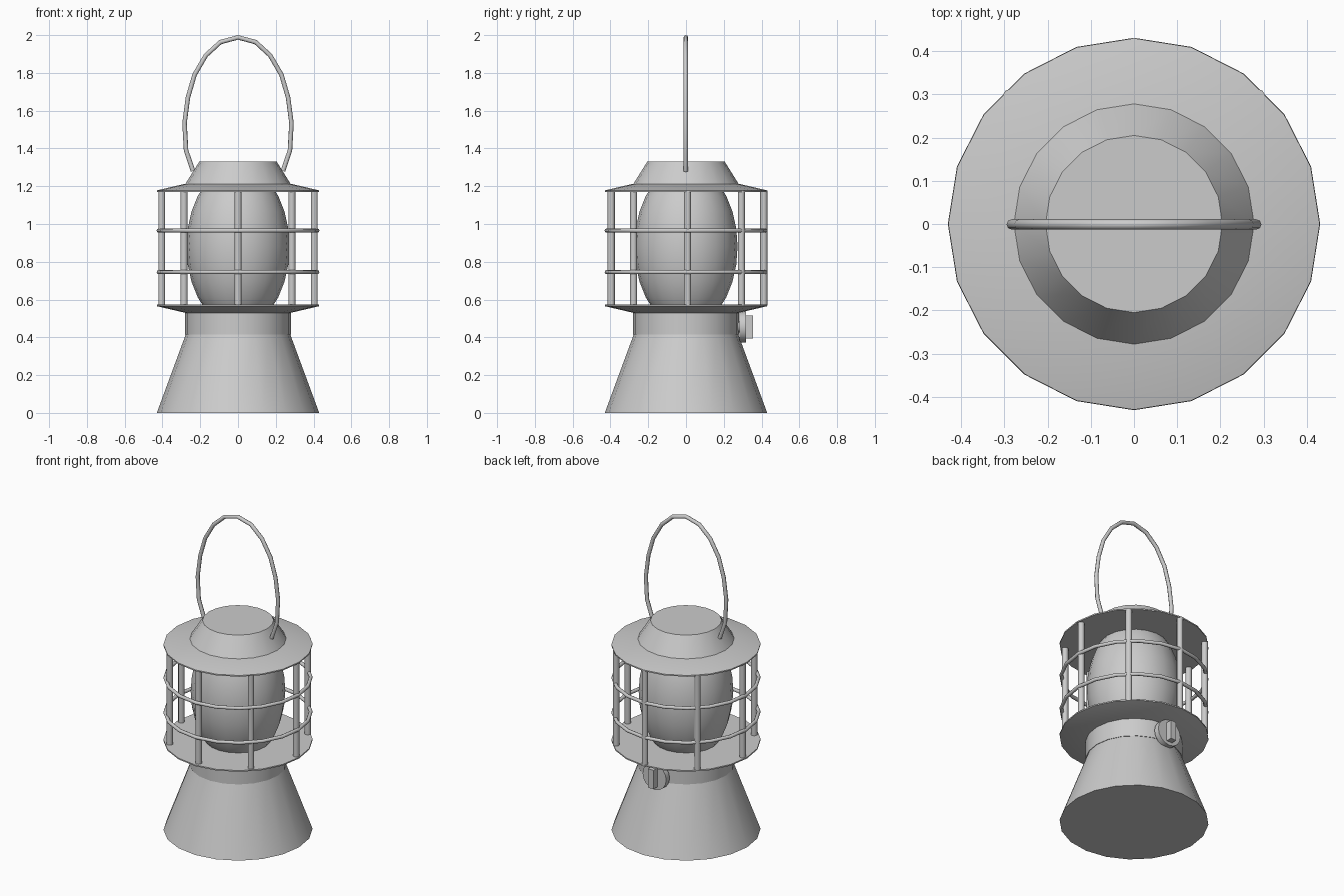
import bpy, bmesh
from math import sin, cos, pi

if "Cube" in bpy.data.objects:
    bpy.data.objects.remove(bpy.data.objects["Cube"])

SIDES = 20


def smooth(ob, angle=35):
    bpy.ops.object.select_all(action='DESELECT')
    ob.select_set(True)
    bpy.context.view_layer.objects.active = ob
    bpy.ops.object.shade_smooth_by_angle(angle=angle * pi / 180)
    return ob


def lathe(name, profile):
    """Closed solid of revolution from (radius, z) points, bottom to top."""
    bm = bmesh.new()
    rings = [[bm.verts.new((r * cos(2 * pi * i / SIDES), r * sin(2 * pi * i / SIDES), z))
              for i in range(SIDES)] for r, z in profile]
    for a, b in zip(rings, rings[1:]):
        for i in range(SIDES):
            j = (i + 1) % SIDES
            bm.faces.new((a[i], a[j], b[j], b[i]))
    bm.faces.new(rings[0][::-1])
    bm.faces.new(rings[-1])
    me = bpy.data.meshes.new(name)
    bm.to_mesh(me)
    bm.free()
    ob = bpy.data.objects.new(name, me)
    bpy.context.collection.objects.link(ob)
    return smooth(ob)


def cylinder(name, r, depth, loc, verts, rot=(0, 0, 0)):
    bpy.ops.mesh.primitive_cylinder_add(vertices=verts, radius=r, depth=depth,
                                        location=loc, rotation=rot)
    ob = bpy.context.object
    ob.name = name
    return smooth(ob, 50)


# Turned body parts
lathe("base", [(0.43, 0), (0.275, 0.42)])
lathe("collar", [(0.28, 0.415), (0.28, 0.54)])
lathe("lower_disc", [(0.28, 0.53), (0.43, 0.565), (0.43, 0.573)])
lathe("upper_disc", [(0.43, 1.17), (0.43, 1.178), (0.28, 1.213)])
lathe("cap", [(0.28, 1.21), (0.205, 1.33)])

# Glass globe
bpy.ops.mesh.primitive_uv_sphere_add(segments=20, ring_count=14, radius=1, location=(0, 0, 0.88))
globe = bpy.context.object
globe.name = "globe"
globe.scale = (0.273, 0.273, 0.43)
smooth(globe, 60)

# Cage posts
for k in range(8):
    a = k * pi / 4
    cylinder(f"cage_post_{k + 1}", 0.019, 0.61,
             (0.404 * cos(a), 0.404 * sin(a) + 0.008, 0.873), 10)

# Cage rings
for k, z in enumerate((0.745, 0.965)):
    bpy.ops.mesh.primitive_torus_add(major_segments=SIDES, minor_segments=8,
                                     major_radius=0.42, minor_radius=0.011, location=(0, 0, z))
    bpy.context.object.name = f"cage_ring_{k + 1}"
    smooth(bpy.context.object, 50)

# Wick knob on the back, with a grip bar
cylinder("knob_plate", 0.083, 0.035, (0, 0.3, 0.455), 16, (pi / 2, 0, 0))
cylinder("knob_stem", 0.03, 0.08, (0, 0.265, 0.455), 12, (pi / 2, 0, 0))
bpy.ops.mesh.primitive_cube_add(size=1, location=(0, 0.33, 0.455))
grip = bpy.context.object
grip.name = "knob_grip"
grip.scale = (0.04, 0.05, 0.12)

# Carrying handle
half = [(0.238, 1.28), (0.275, 1.39), (0.283, 1.535), (0.265, 1.67),
        (0.23, 1.79), (0.17, 1.893), (0.093, 1.963)]
path = [(-x, z) for x, z in half] + [(0, 1.988)] + half[::-1]
curve = bpy.data.curves.new("handle", 'CURVE')
curve.dimensions = '3D'
curve.bevel_depth = 0.012
curve.bevel_resolution = 2
curve.use_fill_caps = True
spline = curve.splines.new('POLY')
spline.points.add(len(path) - 1)
for p, (x, z) in zip(spline.points, path):
    p.co = (x, -0.001, z, 1)
bpy.context.collection.objects.link(bpy.data.objects.new("handle", curve))
